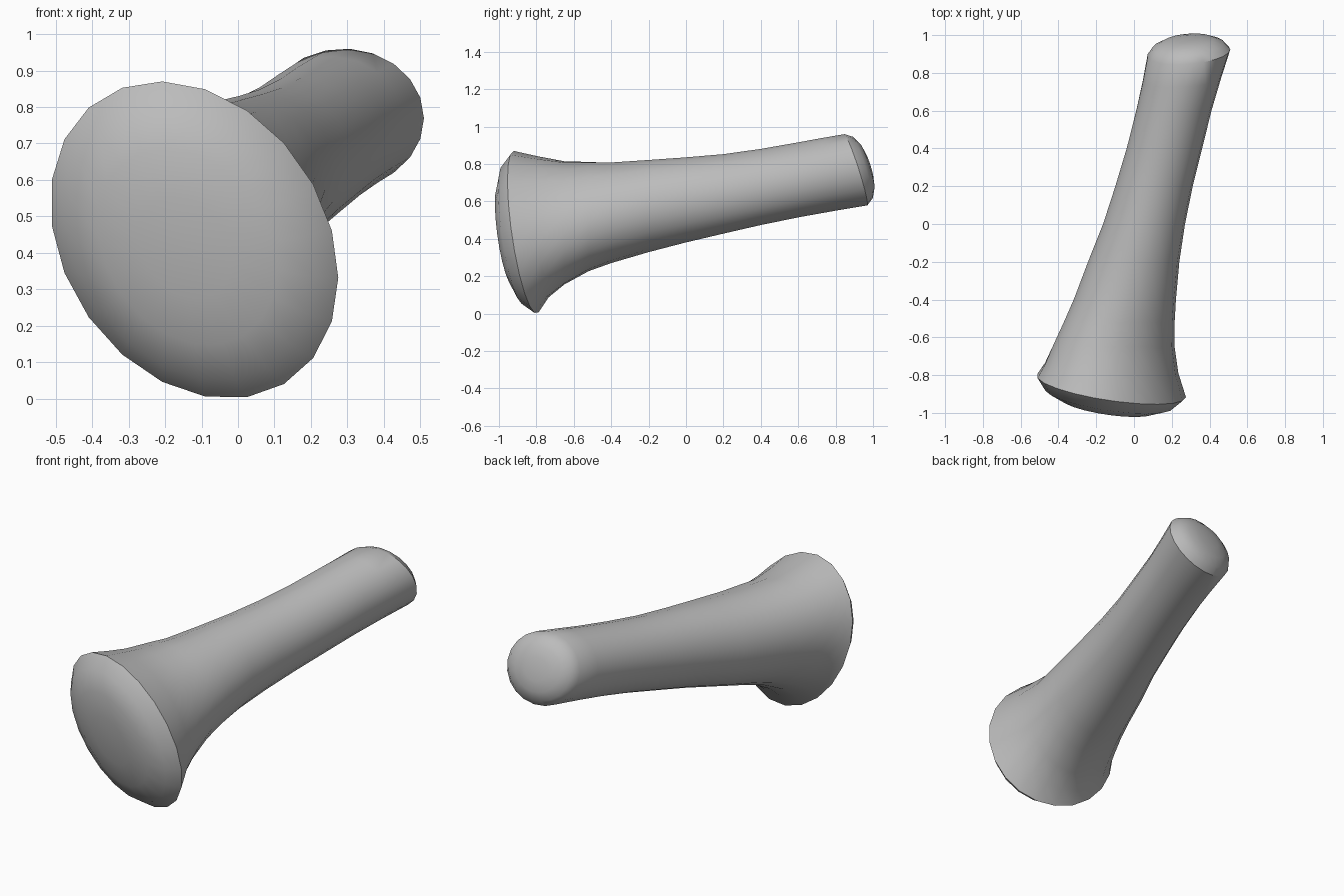
import bpy, bmesh, math

if "Cube" in bpy.data.objects:
    bpy.data.objects.remove(bpy.data.objects["Cube"])

SIDES = 21
grey = bpy.data.materials.new("warm grey")
grey.diffuse_color = (0.5, 0.5, 0.5, 1)
grey.use_nodes = True
grey.node_tree.nodes["Principled BSDF"].inputs["Base Color"].default_value = grey.diffuse_color

# cross-sections: centre x, y, z, half width, half height, skew, y slope along x, y slope along z
SECTIONS = [
    (-0.12, -0.860, 0.435, 0.395, 0.435, -0.24, -0.19, -0.18),
    (-0.12, -0.765, 0.463, 0.355, 0.378, -0.20, -0.09, -0.09),
    (-0.11, -0.650, 0.485, 0.325, 0.330, -0.15, 0.0, 0.0),
    (-0.08, -0.520, 0.520, 0.295, 0.293, -0.10, 0.0, 0.0),
    (-0.05, -0.400, 0.540, 0.272, 0.270, -0.05, 0.0, 0.0),
    (-0.003, -0.200, 0.575, 0.243, 0.247, 0.0, 0.0, 0.0),
    (0.052, 0.000, 0.608, 0.218, 0.228, 0.0, 0.0, 0.0),
    (0.105, 0.200, 0.640, 0.206, 0.213, 0.0, 0.0, 0.0),
    (0.160, 0.400, 0.677, 0.201, 0.204, 0.0, 0.0, 0.0),
    (0.210, 0.600, 0.715, 0.200, 0.200, 0.0, 0.0, -0.03),
    (0.252, 0.760, 0.744, 0.208, 0.195, 0.0, 0.04, -0.18),
    (0.290, 0.907, 0.769, 0.220, 0.191, 0.0, 0.08, -0.32),
]
# dome steps: rim fraction, rise fraction
DOME = [(0.86, 0.50), (0.62, 0.82), (0.32, 0.97)]


def ring(bm, section, scale=1.0, rise=0.0):
    """One tilted oval; rise pushes it along the section normal."""
    cx, cy, cz, w, h, skew, sx, sz = section
    k = rise / math.sqrt(1 + sx * sx + sz * sz)
    verts = []
    for i in range(SIDES):
        a = 2 * math.pi * i / SIDES
        dx = scale * w * math.cos(a)
        dz = scale * h * math.sin(a + skew)
        verts.append(bm.verts.new((cx + dx - sx * k, cy + sx * dx + sz * dz + k,
                                   cz + dz - sz * k)))
    return verts


def bridge(bm, a, b):
    for i in range(SIDES):
        j = (i + 1) % SIDES
        bm.faces.new((a[i], a[j], b[j], b[i]))


def dome(bm, rim, section, height):
    """Rounded cap closing an end of the shaft."""
    last = rim
    for scale, rise in DOME:
        nxt = ring(bm, section, scale, height * rise)
        bridge(bm, last, nxt)
        last = nxt
    tip = ring(bm, section, 0.0, height)
    for v in tip[1:]:
        bm.verts.remove(v)
    for i in range(SIDES):
        bm.faces.new((last[i], last[(i + 1) % SIDES], tip[0]))


bm = bmesh.new()
# flared shaft
rings = [ring(bm, s) for s in SECTIONS]
for a, b in zip(rings, rings[1:]):
    bridge(bm, a, b)
# wide front cap and small back cap
dome(bm, rings[0], SECTIONS[0], -0.13)
dome(bm, rings[-1], SECTIONS[-1], 0.08)
bmesh.ops.recalc_face_normals(bm, faces=bm.faces)

mesh = bpy.data.meshes.new("flared_shaft")
bm.to_mesh(mesh)
bm.free()
mesh.materials.append(grey)
shaft = bpy.data.objects.new("flared_shaft", mesh)
bpy.context.collection.objects.link(shaft)
bpy.context.view_layer.objects.active = shaft
shaft.select_set(True)
bpy.ops.object.shade_smooth_by_angle(angle=math.radians(35))
